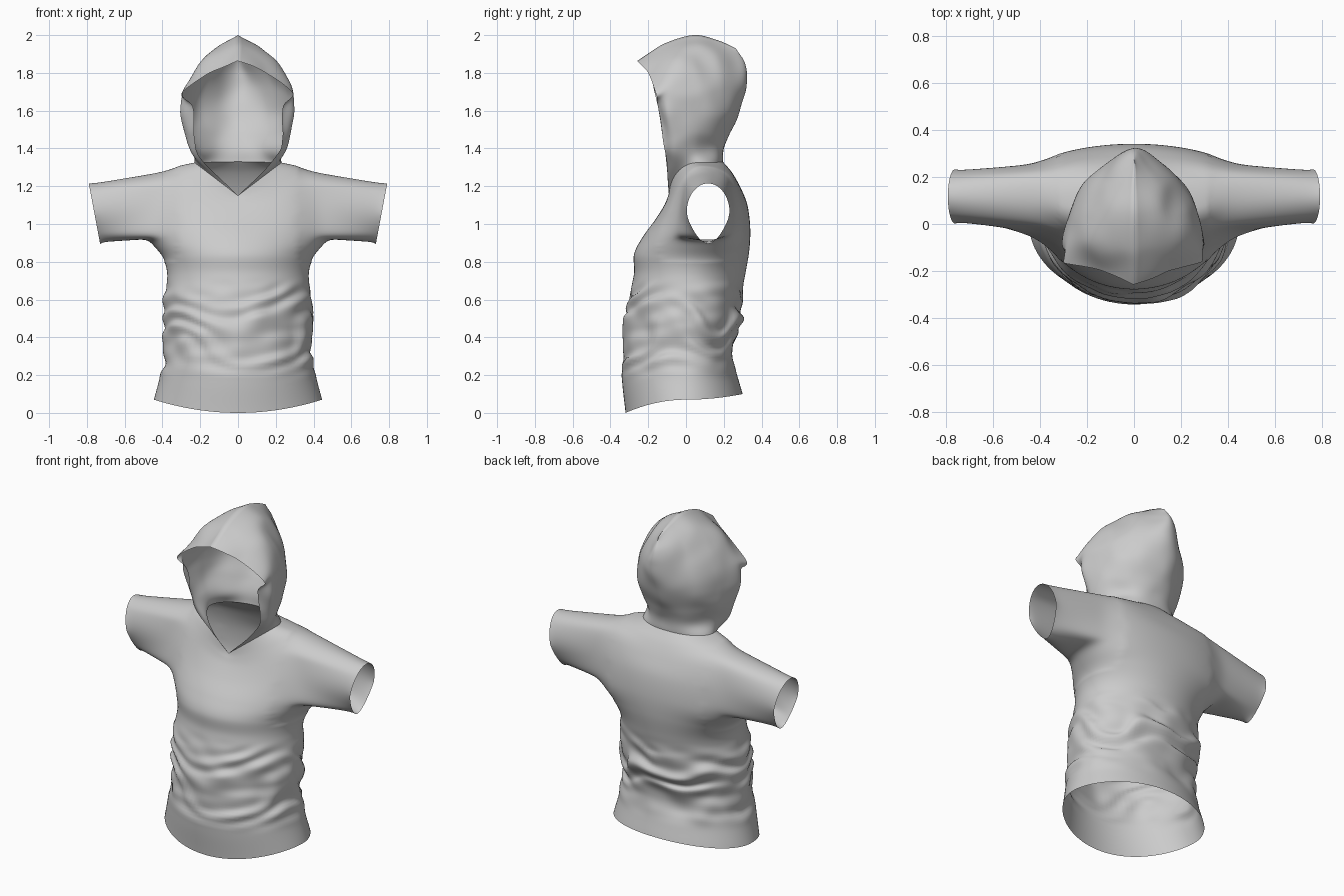
import bpy, bmesh, math
from mathutils import Vector, noise

if "Cube" in bpy.data.objects:
    bpy.data.objects.remove(bpy.data.objects["Cube"])

COLS, SUB = 96, 10


def spline(pts, n):
    """Interpolating curve through pts, n steps per span."""
    p = [Vector(q) for q in pts]
    p = [2 * p[0] - p[1]] + p + [2 * p[-1] - p[-2]]
    out = []
    for i in range(1, len(p) - 2):
        a, b, c, d = p[i - 1:i + 3]
        for k in range(n):
            t = k / n
            out.append(0.5 * (2 * b + (c - a) * t + (2 * a - 5 * b + 4 * c - d) * t * t
                              + (3 * b - a - 3 * c + d) * t ** 3))
    return out + [p[-2].copy()]


def ramp(a, b, x):
    t = min(1, max(0, (x - a) / (b - a)))
    return t * t * (3 - 2 * t)


def finish(bm, name):
    bmesh.ops.recalc_face_normals(bm, faces=bm.faces)
    me = bpy.data.meshes.new(name)
    bm.to_mesh(me)
    bm.free()
    ob = bpy.data.objects.new(name, me)
    bpy.context.collection.objects.link(ob)
    for f in me.polygons:
        f.use_smooth = True


# Torso levels: half width, front y, back y, side y, then front / side / back z
LEVELS = [
    (.445, -.32, .30, .00, .00, .07, .10),
    (.41, -.34, .265, .00, .20, .21, .23),
    (.39, -.33, .255, .00, .37, .37, .37),
    (.39, -.32, .30, .00, .50, .50, .50),
    (.385, -.30, .295, .01, .62, .62, .62),
    (.375, -.275, .315, .03, .74, .74, .74),
    (.405, -.275, .335, .07, .84, .83, .86),
    (.475, -.23, .34, .11, .93, .92, .98),
    (.485, -.165, .325, .12, 1.02, 1.10, 1.10),
    (.44, -.12, .29, .12, 1.09, 1.25, 1.19),
    (.335, -.10, .245, .09, 1.13, 1.30, 1.27),
    (.23, -.09, .195, .06, 1.15, 1.325, 1.33),
]


def on_ring(level, th, v):
    """Point on a torso ring; th = 0 is the front; v = 0 hem .. 1 neck."""
    hw, yf, yb, ys, zf, zs, zb = level
    s, c = math.sin(th), math.cos(th)
    w = abs(s) ** (2 - v ** 8)
    broad = 1 - .3 * ramp(.4, .65, v) * (1 - ramp(.85, 1, v))
    y = ys + (yf - ys) * c if c > 0 else ys + (yb - ys) * (-c) ** broad
    end = zf if c > 0 else zb
    return Vector((hw * s, y, end + (zs - end) * w))


def folds(p, th):
    """Gathered waist folds pushed out from the body."""
    m = ramp(.17, .30, p.z) * (1 - ramp(.60, .72, p.z))
    if m <= 0:
        return p
    q = Vector((p.x * 3.5, p.y * 3.5, p.z * 4))
    ph = p.z * 6.5 + .3 * math.cos(2 * th) + .25 * math.sin(3 * th + 1) + 1.1 * noise.noise(q)
    fade = .55 + .7 * noise.noise(Vector((p.x * 4 + 9, p.y * 4, p.z * 5)))
    d = (.016 * fade * math.sin(2 * math.pi * ph)
         + .017 * noise.noise(Vector((p.x * 6, p.y * 6, p.z * 13))))
    out = Vector((p.x, p.y, 0)).normalized()
    return p + out * d * m + Vector((0, 0, d * m * .5))


# Torso grid
bm = bmesh.new()
rings = spline(LEVELS, SUB)
last = len(rings) - 1
grid = []
for r, lv in enumerate(rings):
    row = []
    for c in range(COLS):
        th = 2 * math.pi * c / COLS
        row.append(bm.verts.new(folds(on_ring(lv, th, r / last), th)))
    grid.append(row)

# Torso faces, leaving an armhole on each side
R0, R1, HALF = 70, 94, 9
for r in range(last):
    for c in range(COLS):
        near = min((c + .5 - k) ** 2 for k in (COLS // 4, 3 * COLS // 4)) < HALF ** 2
        if not (near and R0 <= r < R1):
            d = (c + 1) % COLS
            bm.faces.new((grid[r][c], grid[r][d], grid[r + 1][d], grid[r + 1][c]))

# Sleeves grown from the armholes to the cuffs
STEPS = 24
cuffs = set()
for side, mid in ((1, COLS // 4), (-1, 3 * COLS // 4)):
    a, b = mid - HALF, mid + HALF
    loop = ([grid[R0][c] for c in range(a, b)] + [grid[r][b] for r in range(R0, R1)]
            + [grid[R1][c] for c in range(b, a, -1)] + [grid[r][a] for r in range(R1, R0, -1)])
    n = len(loop)
    ys, zs = [v.co.y for v in loop], [v.co.z for v in loop]
    yc, zc = (min(ys) + max(ys)) / 2, (min(zs) + max(zs)) / 2
    hy, hz = (max(ys) - min(ys)) / 2, (max(zs) - min(zs)) / 2
    ends = []
    for v in loop:
        t = math.atan2((v.co.y - yc) / hy, (v.co.z - zc) / hz)
        s, c = math.sin(t), math.cos(t)
        ends.append(Vector((side * (.76 + .03 * c),
                            .117 + .115 * s * (1 - .35 * max(0, -c)), 1.055 + .16 * c)))
    prev = loop
    for k in range(1, STEPS + 1):
        cur = [bm.verts.new(v.co.lerp(e, k / STEPS)) for v, e in zip(loop, ends)]
        for i in range(n):
            j = (i + 1) % n
            bm.faces.new((prev[i], prev[j], cur[j], cur[i]))
        prev = cur
    cuffs.update(prev)

# Blend the shoulders and underarms
bmesh.ops.delete(bm, geom=[v for v in bm.verts if not v.link_faces], context='VERTS')
soft = [v for v in bm.verts if abs(v.co.x) > .32 and v.co.z > .8 and v not in cuffs]
for _ in range(30):
    bmesh.ops.smooth_vert(bm, verts=soft, factor=.5,
                          use_axis_x=True, use_axis_y=True, use_axis_z=True)
finish(bm, "shirt_body")

# Hood half rows above the neckline: front rim to back seam
HOOD = [
    [(.20, -.105, 1.35), (.245, -.05, 1.375), (.225, .06, 1.39), (.13, .165, 1.39), (0, .20, 1.39)],
    [(.23, -.125, 1.46), (.275, -.06, 1.48), (.25, .07, 1.49), (.15, .18, 1.48), (0, .235, 1.47)],
    [(.24, -.145, 1.62), (.305, -.09, 1.61), (.265, .07, 1.62), (.19, .19, 1.60), (0, .285, 1.60)],
    [(.295, -.16, 1.69), (.275, -.06, 1.74), (.24, .08, 1.74), (.16, .21, 1.74), (0, .32, 1.75)],
    [(.15, -.195, 1.80), (.17, -.08, 1.88), (.15, .06, 1.905), (.10, .18, 1.89), (0, .315, 1.85)],
    [(0, -.255, 1.865), (0, -.11, 1.955), (0, .04, 2.0), (0, .16, 1.975), (0, .265, 1.93)],
]
neck = [on_ring(LEVELS[-1], 2 * math.pi * c / COLS, 1) for c in range(COLS + 1)]
rows = [neck]
for half in HOOD:
    full = half + [(-x, y, z) for x, y, z in half[-2::-1]]
    rows.append(spline(full, COLS // 8))
columns = [spline([row[c] for row in rows], 8) for c in range(COLS + 1)]

# Hood surface with soft creases, closed along the crown seam
bm = bmesh.new()
verts = []
for col in columns:
    line = []
    for r, p in enumerate(col):
        amount = .012 * min(1, r / 10) * (1 - ramp(1.9, 2.0, p.z))
        line.append(bm.verts.new(p + noise.noise_vector(p * 7) * amount))
    verts.append(line)
for a, b in zip(verts, verts[1:]):
    for r in range(len(a) - 1):
        bm.faces.new((a[r], b[r], b[r + 1], a[r + 1]))
bmesh.ops.remove_doubles(bm, verts=bm.verts, dist=1e-4)
finish(bm, "hood")
